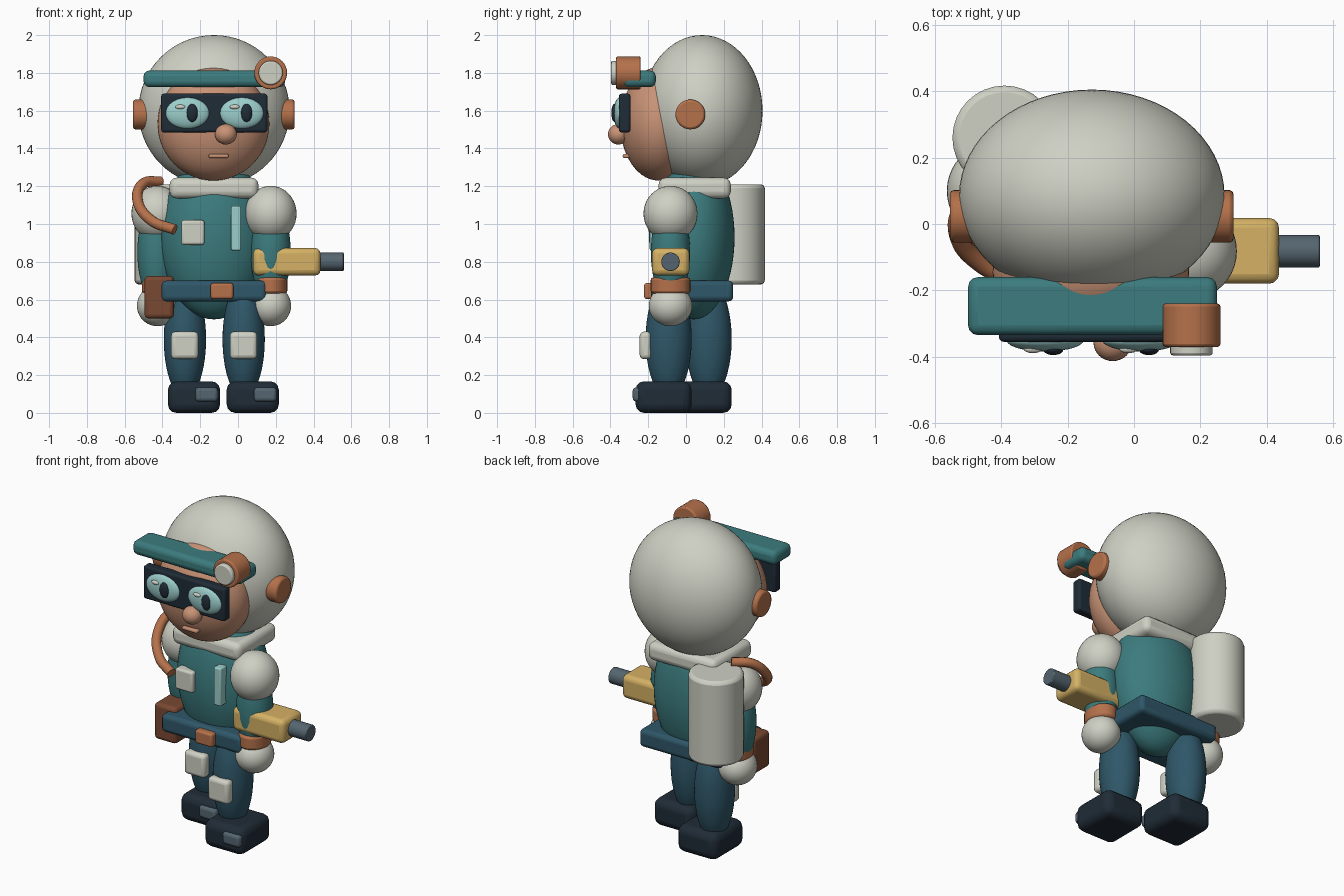
import bpy, math
from mathutils import Vector

if "Cube" in bpy.data.objects:
    bpy.data.objects.remove(bpy.data.objects["Cube"])


def material(name, rgb):
    m = bpy.data.materials.new(name)
    m.diffuse_color = (*rgb, 1)
    m.use_nodes = True
    m.node_tree.nodes["Principled BSDF"].inputs["Base Color"].default_value = m.diffuse_color
    return m


GREY = material("pale grey", (0.62, 0.63, 0.55))
TEAL = material("teal", (0.045, 0.20, 0.21))
NAVY = material("navy", (0.028, 0.095, 0.14))
DARK = material("near black", (0.014, 0.025, 0.038))
COPPER = material("copper", (0.46, 0.165, 0.07))
SKIN = material("skin", (0.58, 0.29, 0.18))
YELLOW = material("mustard", (0.66, 0.44, 0.13))
SLATE = material("slate", (0.09, 0.13, 0.16))
GLASS = material("pale aqua", (0.33, 0.62, 0.60))
LEATHER = material("leather brown", (0.19, 0.065, 0.032))

MID = -0.127  # body centre line


def finish(name, mat, bevel=0, segments=3):
    ob = bpy.context.object
    ob.name = name
    ob.data.materials.append(mat)
    bpy.ops.object.transform_apply(location=False, rotation=True, scale=True)
    if bevel:
        b = ob.modifiers.new("bevel", 'BEVEL')
        b.width, b.segments = bevel, segments
        b.limit_method = 'ANGLE'
    bpy.ops.object.shade_smooth_by_angle(angle=math.radians(35))
    return ob


def ball(name, mat, centre, radii, seg=40):
    bpy.ops.mesh.primitive_uv_sphere_add(segments=seg, ring_count=seg // 2, location=centre)
    bpy.context.object.scale = radii
    return finish(name, mat)


def box(name, mat, xs, ys, zs, bevel=0.02):
    c = [(a + b) / 2 for a, b in (xs, ys, zs)]
    bpy.ops.mesh.primitive_cube_add(size=1, location=c)
    bpy.context.object.scale = [b - a for a, b in (xs, ys, zs)]
    return finish(name, mat, bevel)


def rod(name, mat, centre, radius, length, axis='Z', bevel=0.008):
    rot = {'X': (0, math.pi / 2, 0), 'Y': (math.pi / 2, 0, 0), 'Z': (0, 0, 0)}[axis]
    bpy.ops.mesh.primitive_cylinder_add(vertices=32, radius=radius, depth=length,
                                        location=centre, rotation=rot)
    return finish(name, mat, bevel, 2)


# Head: helmet, face, ear discs
ball("helmet", GREY, (MID, 0.085, 1.60), (0.40, 0.32, 0.40), 64)
ball("face", SKIN, (-0.13, -0.145, 1.53), (0.296, 0.203, 0.30), 56)
for side, x in (("right", -0.505), ("left", 0.25)):
    rod(side + "_ear_disc", COPPER, (x, 0.023, 1.58), 0.079, 0.10, 'X', 0.012)

# Brim and head lamp
box("brim", TEAL, (-0.50, 0.25), (-0.335, -0.16), (1.725, 1.812), 0.03)
rod("lamp_body", COPPER, (0.173, -0.305, 1.80), 0.087, 0.13, 'Y')
rod("lamp_lens", GREY, (0.173, -0.378, 1.80), 0.064, 0.036, 'Y')

# Goggles, eyes, nose, mouth
box("goggles", DARK, (-0.407, 0.155), (-0.355, -0.294), (1.485, 1.69), 0.014)
for side, x in (("right", -0.268), ("left", 0.02)):
    ball(side + "_eye", GLASS, (x, -0.35, 1.587), (0.116, 0.034, 0.083))
    ball(side + "_pupil", DARK, (x + 0.025, -0.379, 1.588), (0.030, 0.016, 0.048), 24)
    ball(side + "_eye_glint", GREY, (x - 0.037, -0.377, 1.62), (0.027, 0.012, 0.012), 20)
ball("nose", SKIN, (-0.064, -0.358, 1.475), (0.058, 0.055, 0.054), 32)
box("mouth", SKIN, (-0.155, -0.05), (-0.335, -0.29), (1.35, 1.371), 0.008)

# Trunk: torso, collar, belt and fittings
ball("torso", TEAL, (MID, 0.042, 0.93), (0.283, 0.215, 0.435), 56)
box("collar", GREY, (-0.362, 0.108), (-0.145, 0.237), (1.135, 1.245), 0.036)
box("belt", NAVY, (-0.405, 0.152), (-0.185, 0.25), (0.59, 0.70), 0.025)
box("buckle", COPPER, (-0.145, -0.025), (-0.222, -0.17), (0.603, 0.687), 0.013)
box("pouch", LEATHER, (-0.495, -0.34), (-0.125, 0.04), (0.50, 0.725), 0.022)
box("chest_badge", GREY, (-0.30, -0.178), (-0.195, -0.13), (0.89, 1.02), 0.013)
box("chest_strip", GLASS, (-0.036, 0.015), (-0.192, -0.13), (0.86, 1.095), 0.008)

# Air tank and hose
rod("air_tank", GREY, (-0.39, 0.26, 0.945), 0.157, 0.53, 'Z', 0.02)
curve = bpy.data.curves.new("hose", 'CURVE')
curve.dimensions = '3D'
curve.bevel_depth, curve.bevel_resolution, curve.use_fill_caps = 0.028, 4, True
curve.resolution_u = 10
path = [(-0.41, 0.14, 1.225), (-0.50, 0.07, 1.215), (-0.532, -0.02, 1.13),
        (-0.46, -0.12, 1.02), (-0.335, -0.175, 0.97)]
spline = curve.splines.new('BEZIER')
spline.bezier_points.add(len(path) - 1)
for p, co in zip(spline.bezier_points, path):
    p.co = Vector(co)
    p.handle_left_type = p.handle_right_type = 'AUTO'
curve.materials.append(COPPER)
hose = bpy.data.objects.new("hose", curve)
bpy.context.collection.objects.link(hose)

# Arms: one held back, one forward
for side, x, y in (("right", -0.427, 0.10), ("left", 0.173, -0.082)):
    ball(side + "_shoulder", GREY, (x, y, 1.055), (0.137, 0.143, 0.147))
    ball(side + "_arm", TEAL, (x, y, 0.85), (0.106, 0.104, 0.27))
    cuff = rod(side + "_cuff", COPPER, (x + 0.003, y, 0.675), 0.1, 0.085, 'Z', 0.014)
    cuff.scale = (0.85, 1.05, 1)
    ball(side + "_hand", GREY, (x, y, 0.567), (0.108, 0.115, 0.108))

# Hand tool
box("tool_body", YELLOW, (0.08, 0.437), (-0.18, 0.018), (0.727, 0.873), 0.03)
rod("tool_barrel", SLATE, (0.46, -0.082, 0.80), 0.049, 0.20, 'X', 0.005)

# Legs in a short stride
for side, x, y in (("right", -0.281, 0.12), ("left", 0.03, -0.092)):
    ball(side + "_leg", NAVY, (x, y, 0.39), (0.112, 0.122, 0.31))
    box(side + "_knee_pad", GREY, (x - 0.073, x + 0.071), (y - 0.153, y - 0.09),
        (0.285, 0.43), 0.022)
    box(side + "_boot", DARK, (x - 0.09, x + 0.186), (y - 0.175, y + 0.122),
        (0.0, 0.167), 0.045)
    box(side + "_toe_plate", SLATE, (x + 0.055, x + 0.174), (y - 0.19, y - 0.10),
        (0.06, 0.135), 0.018)
